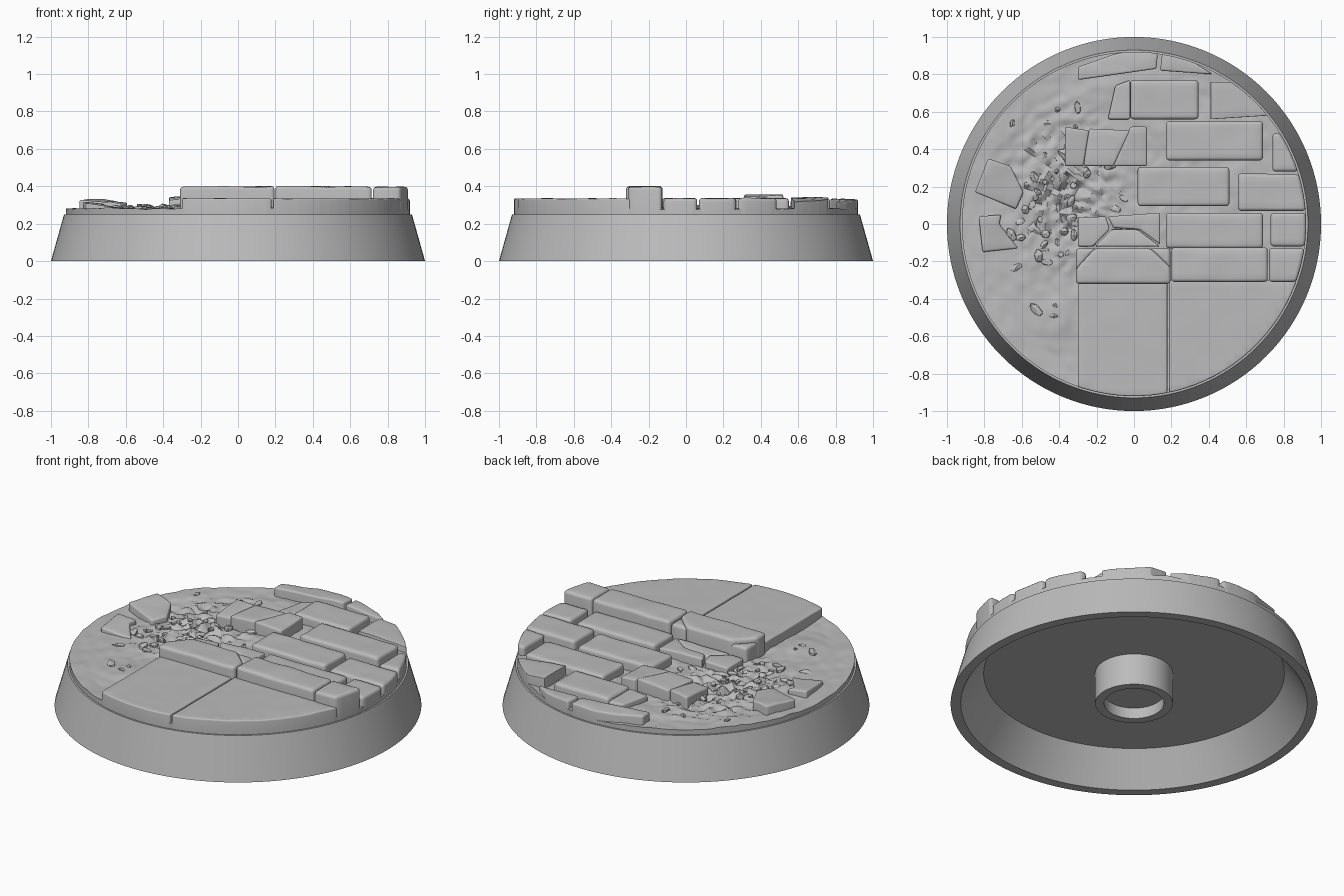
import bpy, bmesh, math, random
from mathutils import Vector, noise

random.seed(4)
if "Cube" in bpy.data.objects:
    bpy.data.objects.remove(bpy.data.objects["Cube"])

stone = bpy.data.materials.new("stone_grey")
stone.use_nodes = True
GREY = (0.5, 0.5, 0.5, 1)
stone.diffuse_color = GREY
stone.node_tree.nodes["Principled BSDF"].inputs["Base Color"].default_value = GREY
RIM = 0.92


def finish(bm, name, angle=35):
    bmesh.ops.recalc_face_normals(bm, faces=bm.faces)
    mesh = bpy.data.meshes.new(name)
    bm.to_mesh(mesh)
    bm.free()
    mesh.materials.append(stone)
    ob = bpy.data.objects.new(name, mesh)
    bpy.context.collection.objects.link(ob)
    bpy.ops.object.select_all(action='DESELECT')
    ob.select_set(True)
    bpy.context.view_layer.objects.active = ob
    bpy.ops.object.shade_smooth_by_angle(angle=math.radians(angle))
    return ob


def lathe(name, profile, steps=128):
    bm = bmesh.new()
    verts = [bm.verts.new((r, 0, z)) for r, z in profile]
    edges = [bm.edges.new(p) for p in zip(verts, verts[1:])]
    bmesh.ops.spin(bm, geom=verts + edges, cent=(0, 0, 0), axis=(0, 0, 1),
                   angle=math.tau, steps=steps, use_duplicate=False)
    bmesh.ops.remove_doubles(bm, verts=bm.verts, dist=1e-4)
    return finish(bm, name)


def clip_to_rim(poly, sides=96):
    """Trim a flat outline to the round rim."""
    for i in range(sides):
        a = math.tau * i / sides
        n = Vector((math.cos(a), math.sin(a)))
        out = []
        for p, q in zip(poly, poly[1:] + poly[:1]):
            dp, dq = p.dot(n) - RIM, q.dot(n) - RIM
            if dp <= 0:
                out.append(p)
            if dp * dq < 0:
                out.append(p.lerp(q, dp / (dp - dq)))
        poly = out
    return poly


def paver(name, outline, top, tilt=(0, 0), soft=0.018, rough=0.005):
    """Worn stone block with rounded edges and an uneven top."""
    poly = clip_to_rim([Vector(p) for p in outline])
    mid = sum(poly, Vector((0, 0))) / len(poly)
    bm = bmesh.new()
    base = bm.faces.new([bm.verts.new((p.x, p.y, 0.22)) for p in poly])
    ext = bmesh.ops.extrude_face_region(bm, geom=[base])
    for v in ext["geom"]:
        if isinstance(v, bmesh.types.BMVert):
            v.co.z = top + tilt[0] * (v.co.x - mid.x) + tilt[1] * (v.co.y - mid.y)
    bmesh.ops.remove_doubles(bm, verts=bm.verts, dist=0.004)
    bmesh.ops.recalc_face_normals(bm, faces=bm.faces)
    sharp = [e for e in bm.edges if max(v.co.z for v in e.verts) > 0.23
             and e.calc_face_angle(0) > 0.5]
    bmesh.ops.bevel(bm, geom=sharp, offset=soft, segments=3, profile=0.5,
                    affect='EDGES', clamp_overlap=True)
    # cut the block into a grid so that the top can undulate
    for axis in (0, 1):
        lo = min(v.co[axis] for v in bm.verts)
        hi = max(v.co[axis] for v in bm.verts)
        count = int((hi - lo) / 0.04)
        for k in range(1, count):
            co, no = Vector(), Vector()
            co[axis], no[axis] = lo + (hi - lo) * k / count, 1
            bmesh.ops.bisect_plane(bm, geom=bm.verts[:] + bm.edges[:] + bm.faces[:],
                                   plane_co=co, plane_no=no)
    for v in bm.verts:
        if v.co.z > 0.25:
            v.co.z += rough * (noise.noise(v.co * 9) - 0.2)
    return finish(bm, name, 40)


def rect(x0, y0, x1, y1):
    return [(x0, y0), (x1, y0), (x1, y1), (x0, y1)]


# Hollow plinth with a tapered wall, and the socket under it
lathe("plinth", [(0, 0.25), (0.93, 0.25), (1, 0), (0.945, 0), (0.82, 0.19), (0, 0.19)])
lathe("socket", [(0.212, 0.2), (0.212, 0), (0.163, 0), (0.163, 0.065), (0, 0.065)], 64)


# Rough earth: a polar grid, most broken on the left
def ground_height(x, y):
    p = Vector((x, y, 0))
    z = 0.28 + 0.012 * noise.noise(p * 5) + 0.006 * noise.noise(p * 17)
    broken = max(0, 1 - math.hypot((x + 0.4) / 0.4, (y - 0.2) / 0.55))
    z += broken * 0.05 * noise.noise(p * 24)
    return z - 0.012 * max(0, noise.noise(p * 11 + Vector((3, 1, 0))) - 0.25)


bm = bmesh.new()
RINGS, SPOKES = 60, 180
rings = []
for i in range(1, RINGS + 1):
    r = RIM * i / RINGS
    ring = []
    for j in range(SPOKES):
        x, y = r * math.cos(math.tau * j / SPOKES), r * math.sin(math.tau * j / SPOKES)
        ring.append(bm.verts.new((x, y, ground_height(x, y))))
    rings.append(ring)
rings.append([bm.verts.new((v.co.x, v.co.y, 0.24)) for v in rings[-1]])
bm.faces.new(rings[0])
for a, b in zip(rings, rings[1:]):
    for j in range(SPOKES):
        k = (j + 1) % SPOKES
        bm.faces.new((a[j], b[j], b[k], a[k]))
finish(bm, "earth", 40)

# Smooth pavement slabs at the front
paver("slab_right_side", rect(-0.3, -0.95, 0.178, -0.3), 0.335, soft=0.008, rough=0.003)
paver("slab_left_side", rect(0.188, -0.95, 0.95, -0.3), 0.335, soft=0.008, rough=0.003)

# Raised kerb, its first stone chipped at the back
paver("kerb_broken", [(-0.31, -0.32), (0.195, -0.32), (0.195, -0.23), (0.09, -0.13),
                      (-0.21, -0.13), (-0.31, -0.24)], 0.4)
paver("kerb_chip_left", [(-0.31, -0.25), (-0.2, -0.13), (-0.31, -0.13)], 0.375)
paver("kerb_chip_right", [(0.195, -0.24), (0.195, -0.13), (0.08, -0.13)], 0.39)
paver("kerb_middle", rect(0.2, -0.31, 0.715, -0.125), 0.4)
paver("kerb_end", rect(0.722, -0.31, 0.95, -0.13), 0.398)

# Whole cobbles in staggered rows
cobbles = [(0.17, -0.13, 0.69, 0.06), (0.73, -0.12, 0.95, 0.06),
           (0.02, 0.095, 0.51, 0.305), (0.555, 0.07, 0.95, 0.27),
           (0.17, 0.34, 0.69, 0.55), (0.74, 0.28, 0.95, 0.485),
           (-0.02, 0.56, 0.345, 0.77)]
for i, c in enumerate(cobbles):
    paver(f"cobble_{i + 1}", rect(*c), 0.337)

# Cracked, tilted and trimmed cobbles: outline, top height, tilt
broken_cobbles = [
    ([(-0.3, -0.12), (-0.22, -0.12), (-0.13, -0.03), (-0.15, 0.04), (-0.3, 0.035)], 0.32, (0.05, 0)),
    ([(-0.21, -0.12), (0.14, -0.12), (0.02, -0.03), (-0.12, -0.03)], 0.318, (0, -0.1)),
    ([(0.14, -0.11), (0.14, 0.06), (-0.14, 0.04), (-0.11, -0.02), (0.03, -0.03)], 0.332, (0, 0)),
    ([(-0.37, 0.31), (-0.27, 0.31), (-0.24, 0.5), (-0.37, 0.52)], 0.34, (0.05, 0.1)),
    ([(-0.27, 0.31), (-0.11, 0.31), (-0.02, 0.5), (-0.24, 0.51)], 0.352, (0.05, 0)),
    ([(-0.11, 0.31), (0.07, 0.31), (0.07, 0.52), (-0.02, 0.52)], 0.354, (-0.05, 0.03)),
    ([(-0.14, 0.56), (-0.02, 0.56), (-0.02, 0.77), (-0.1, 0.74)], 0.318, (0.12, 0)),
    ([(0.41, 0.56), (0.72, 0.58), (0.6, 0.76), (0.41, 0.76)], 0.33, (-0.08, 0)),
    ([(-0.3, 0.77), (0.12, 0.83), (0.13, 0.95), (-0.1, 0.91), (-0.3, 0.84)], 0.33, (0, -0.05)),
    ([(0.14, 0.82), (0.42, 0.8), (0.3, 0.88), (0.15, 0.92)], 0.325, (-0.05, 0)),
    ([(-0.85, 0.17), (-0.63, 0.08), (-0.59, 0.17), (-0.66, 0.31), (-0.78, 0.35)], 0.322, (-0.07, 0.06)),
    ([(-0.81, -0.15), (-0.62, -0.13), (-0.72, 0), (-0.71, 0.05), (-0.83, 0.04)], 0.305, (-0.12, 0.05)),
]
for i, (outline, top, tilt) in enumerate(broken_cobbles):
    paver(f"broken_cobble_{i + 1}", outline, top, tilt, soft=0.01)

# Loose angular rubble around the broken patch
bm = bmesh.new()
for i in range(90):
    x, y = random.gauss(-0.42, 0.17), random.gauss(0.15, 0.28)
    if math.hypot(x, y) > 0.86 or (x > -0.33 and y < -0.1):
        continue
    size = random.uniform(0.008, 0.026)
    chip = bmesh.ops.create_icosphere(bm, subdivisions=1, radius=size)["verts"]
    turn, stretch = random.uniform(0, math.tau), random.uniform(1, 2.2)
    for v in chip:
        px, py = v.co.x * stretch, v.co.y
        v.co = Vector((x + px * math.cos(turn) - py * math.sin(turn),
                       y + px * math.sin(turn) + py * math.cos(turn),
                       ground_height(x, y) + v.co.z * 0.7 + random.uniform(-1, 1) * size * 0.3))
finish(bm, "rubble", 20)
